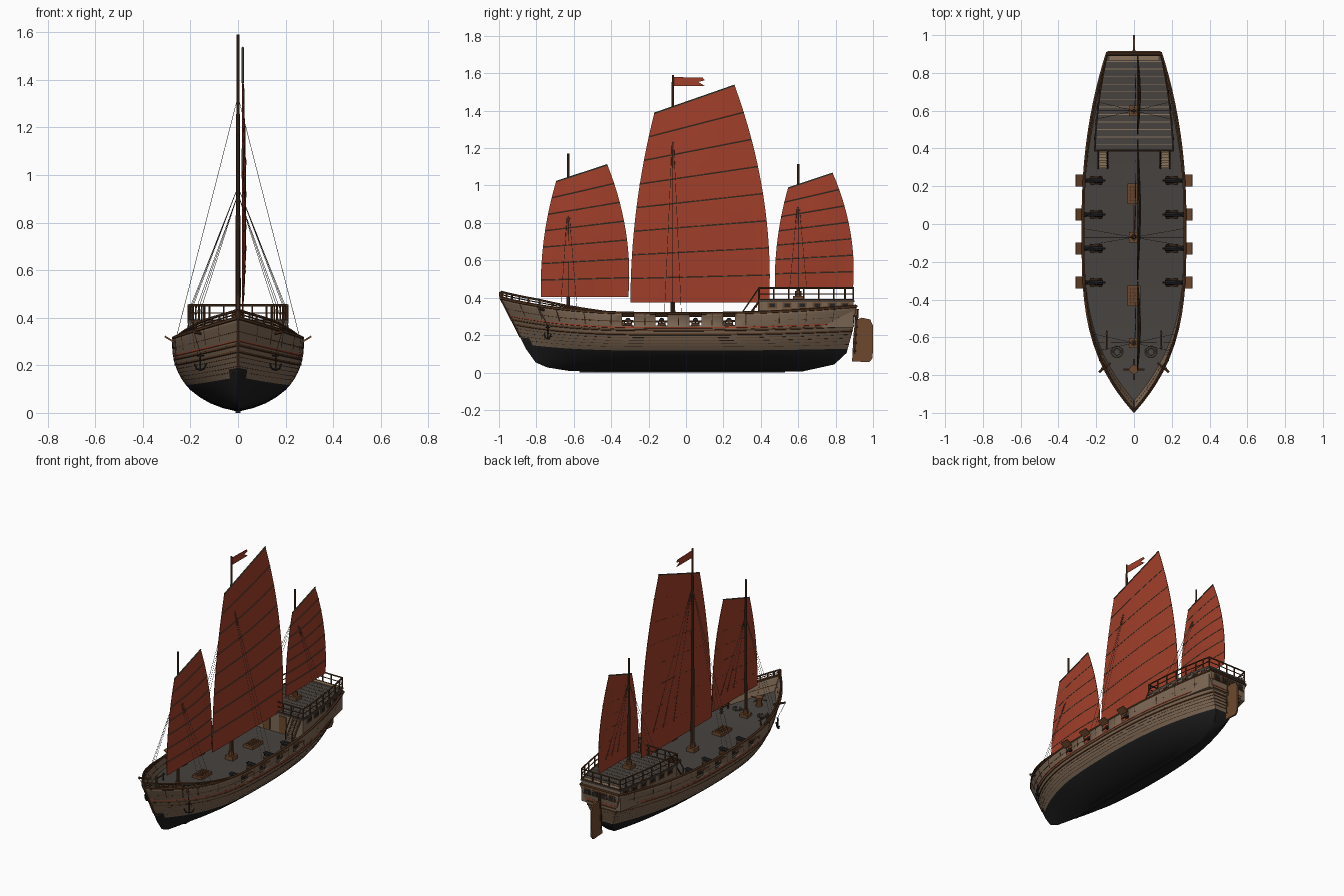
import bpy, bmesh, math
from mathutils import Vector, Matrix, Euler

if "Cube" in bpy.data.objects:
    bpy.data.objects.remove(bpy.data.objects["Cube"])

COL = dict(hull_taupe=(.205, .138, .09), hull_black=(.012, .012, .012), deck_grey=(.062, .055, .049),
           trim_brown=(.09, .038, .016), wood_brown=(.155, .066, .027), sail_red=(.355, .049, .023),
           batten_olive=(.09, .08, .05), iron_black=(.018, .018, .02), plank_tan=(.25, .17, .105),
           rope_grey=(.09, .075, .055))
MAT = {}
for k, c in COL.items():
    MAT[k] = bpy.data.materials.new(k)
    MAT[k].diffuse_color = (*c, 1)

# ---------- helpers ----------
def finish(name, bm, *mats, smooth=True):
    bmesh.ops.recalc_face_normals(bm, faces=bm.faces)
    me = bpy.data.meshes.new(name)
    bm.to_mesh(me)
    bm.free()
    for m in mats:
        me.materials.append(MAT[m])
    if smooth:
        for p in me.polygons:
            p.use_smooth = True
        me.set_sharp_from_angle(angle=math.radians(32))
    ob = bpy.data.objects.new(name, me)
    bpy.context.collection.objects.link(ob)
    return ob

def box(bm, c, s, rot=(0, 0, 0)):
    m = Matrix.Translation(c) @ Euler(rot).to_matrix().to_4x4() @ Matrix.Diagonal((*s, 1))
    bmesh.ops.create_cube(bm, size=1, matrix=m)

def seg(bm, p, q, r, r2=None, n=6):
    p, q = Vector(p), Vector(q)
    m = Matrix.Translation((p + q) / 2) @ (q - p).to_track_quat('Z', 'Y').to_matrix().to_4x4()
    bmesh.ops.create_cone(bm, cap_ends=True, segments=n, radius1=r, radius2=r if r2 is None else r2,
                          depth=(q - p).length, matrix=m)

def path(bm, pts, r, n=6):
    for a, b in zip(pts, pts[1:]):
        seg(bm, a, b, r, n=n)

def prism(bm, outline, axis_to_xyz, a, b):
    lo = [bm.verts.new(axis_to_xyz(u, v, a)) for u, v in outline]
    hi = [bm.verts.new(axis_to_xyz(u, v, b)) for u, v in outline]
    bm.faces.new(lo), bm.faces.new(hi)
    for i in range(len(lo)):
        j = (i + 1) % len(lo)
        bm.faces.new((lo[i], lo[j], hi[j], hi[i]))

def interp(tab, x):
    for (x0, y0), (x1, y1) in zip(tab, tab[1:]):
        if x <= x1:
            return y0 + (y1 - y0) * (x - x0) / (x1 - x0)
    return tab[-1][1]

# ---------- hull form ----------
BOW = [(.01, -.62), (.025, -.74), (.045, -.8), (.1, -.85), (.2, -.915), (.315, -.99)]
STERN = [(.01, .62), (.045, .79), (.1, .855), (.2, .885), (.315, .908)]
BEAM = [(.01, 0), (.025, .062), (.045, .115), (.07, .158), (.1, .197), (.12, .215), (.15, .236), (.18, .251),
        (.21, .262), (.25, .27), (.3, .271), (.315, .27)]
LEVELS = [x for x, _ in BEAM]
PORTS = (-.31, -.13, .05, .23)

def hp(Y, zm, side=1, out=0, up=0):
    """Point on the hull skin at station Y and midship height zm."""
    y, k = Y, zm / .315
    if Y < -.4:
        y = -.4 + (-Y - .4) / .6 * (interp(BOW, zm) + .4)
    elif Y > .4:
        y = .4 + (Y - .4) / .52 * (interp(STERN, zm) - .4)
    if Y < 0:  # finer, V-shaped entry low down at the bow
        f, rise = 1 - abs(Y) ** (1.9 + 1.4 * k), .085 * abs(Y) ** 3 * k
    else:
        f, rise = 1 - (1 - .52 * (.3 + .7 * k)) * (Y / .92) ** 2.2, .04 * (Y / .92) ** 2 * k ** 1.5
    return Vector((side * max(0, interp(BEAM, zm) * f + out), y, zm + rise + up))

ST = sorted([-1, -.99, -.97, -.94, -.9, -.85, -.79, -.72, -.64, -.56, -.48, -.4, .32, .4, .48, .56, .64, .72, .8, .87, .92]
            + [p + d for p in PORTS for d in (-.032, .032)])

# hull shell with open gun ports
bm = bmesh.new()
g = {(s, i, j): bm.verts.new(hp(Y, z, s)) for s in (-1, 1) for i, Y in enumerate(ST) for j, z in enumerate(LEVELS)}
def hull_face(vs, j, Y=0):
    bm.faces.new(vs).material_index = int(LEVELS[j] < (.13 if Y < -.95 else .119))
for j in range(len(LEVELS) - 1):
    for s in (-1, 1):
        for i in range(len(ST) - 1):
            mid = (ST[i] + ST[i + 1]) / 2
            if LEVELS[j] == .25 and any(abs(mid - p) < .01 for p in PORTS):
                continue
            hull_face([g[s, i, j], g[s, i + 1, j], g[s, i + 1, j + 1], g[s, i, j + 1]][::s], j, mid)
    e = len(ST) - 1
    hull_face([g[1, e, j], g[-1, e, j], g[-1, e, j + 1], g[1, e, j + 1]], j)
bmesh.ops.remove_doubles(bm, verts=bm.verts, dist=1e-5)
hull = finish("hull", bm, "hull_taupe", "hull_black")
mod = hull.modifiers.new("thickness", 'SOLIDIFY')
mod.thickness, mod.offset = .01, 0

bm = bmesh.new()
box(bm, (0, -.02, .011), (.02, 1.1, .022))
finish("keel", bm, "hull_black")

# main deck
bm = bmesh.new()
rows = [[bm.verts.new(hp(Y, .243, s, -.003)) for s in (-1, 1)] for Y in ST[1:]]
for a, b in zip(rows, rows[1:]):
    bm.faces.new((a[0], a[1], b[1], b[0]))
finish("main_deck", bm, "deck_grey")
def dk(Y):
    return hp(Y, .243).z

# wales, cap rail, stripe, plank seams
def strakes(name, mat, zs, r, out=0):
    bm = bmesh.new()
    for z in zs:
        for s in (-1, 1):
            path(bm, [hp(Y, z, s, out) for Y in ST], r)
        seg(bm, hp(.92, z, -1), hp(.92, z, 1), r)
    finish(name, bm, mat)
strakes("cap_rail", "trim_brown", [.314], .009)
strakes("wales", "trim_brown", [.226, .204], .008)
strakes("red_stripe", "sail_red", [.24], .006, .001)
strakes("plank_seams", "trim_brown", [.14, .156, .172, .188, .272], .0057)

bm = bmesh.new()  # hull butt joints and frames
for s in (-1, 1):
    for Y in (-.9, -.8, -.7, -.55, -.4, -.22, -.04, .14, .32, .5, .65, .8):
        path(bm, [hp(Y, z, s) for z in (.252, .28, .31)], .006)
        path(bm, [hp(Y + .04, z, s, -.001) for z in (.14, .172, .2)], .0055, 4)
finish("hull_joints", bm, "trim_brown")
bm = bmesh.new()
path(bm, [hp(-1, z) for z in (.15, .2, .26, .315)] + [Vector((0, -.992, .43))], .008)
finish("stem_post", bm, "trim_brown")

# open rail round the bow
bm = bmesh.new()
def bow_rail(Y, s, k=1):
    return hp(Y, .315, s, -.002, k * .032 * min(1, (-Y - .4) / .4))
ys = [Y for Y in ST if Y <= -.4]
for s in (-1, 1):
    for k, r in ((1, .006), (.55, .003)):
        path(bm, [bow_rail(Y, s, k) for Y in ys], r)
    for Y in ys[1:-1]:
        seg(bm, bow_rail(Y, s, 0), bow_rail(Y, s), .005)
finish("bow_rail", bm, "trim_brown")

# ---------- cannons and port lids ----------
bc, bw, bl = bmesh.new(), bmesh.new(), bmesh.new()
for s in (-1, 1):
    for y in PORTS:
        z = .279
        seg(bc, (s * .165, y, z), (s * .262, y, z), .014, .01, 10)
        seg(bc, (s * .255, y, z), (s * .266, y, z), .013, n=10)
        seg(bc, (s * .152, y, z), (s * .166, y, z), .005)
        box(bw, (s * .2, y, .258), (.07, .032, .014))
        for d in (-.018, .018):
            box(bw, (s * .195, y + d, .264), (.05, .006, .022))
            for x in (.178, .222):
                seg(bw, (s * x, y + d - .005, .25), (s * x, y + d + .005, .25), .008, n=8)
        box(bl, (s * .289, y, .31), (.044, .064, .007), (0, -s * .55, 0))
finish("cannon_barrels", bc, "iron_black")
finish("cannon_carriages", bw, "trim_brown")
finish("port_lids", bl, "wood_brown")

# ---------- poop cabin ----------
PY = [.39, .47, .55, .63, .71, .79, .85, .895]
def pw(y):
    return hp(y, .315).x - .043 + .037 * (y - .39) / .5
outline = [(pw(y), y) for y in PY] + [(-pw(y), y) for y in PY[::-1]]
def flat(u, v, w):
    return (u, v, w)
bm = bmesh.new()
prism(bm, outline, flat, .24, .378)
finish("poop_cabin", bm, "hull_taupe")
bm = bmesh.new()
prism(bm, [(x * 1.02, y + (.006 if y > .6 else -.006)) for x, y in outline], flat, .376, .386)
finish("poop_deck", bm, "deck_grey")
bm = bmesh.new()
for i in range(12):
    y = .42 + i * .04
    box(bm, (0, y, .3865), (2 * pw(y) - .01, .004, .003))
box(bm, (0, .88, .387), (.26, .022, .004))
finish("poop_planks", bm, "plank_tan")

# cabin windows on the sides and stern, doors in front
bf, bp = bmesh.new(), bmesh.new()
for s in (-1, 1):
    for y in (.46, .54, .62, .7, .78, .85):
        a = math.atan2(pw(y + .02) - pw(y - .02), .04)
        box(bf, (s * pw(y), y, .358), (.009, .05, .034), (0, 0, -s * a))
        box(bp, (s * pw(y), y, .359), (.013, .03, .02), (0, 0, -s * a))
    box(bf, (s * .06, .388, .31), (.05, .008, .11))
for x in (-.09, -.03, .03, .09):
    box(bf, (x, .908, .322), (.046, .012, .038))
    box(bp, (x, .908, .322), (.034, .018, .026))
finish("window_frames", bf, "wood_brown")
finish("window_panes", bp, "iron_black")

# poop railing
bm = bmesh.new()
loop = [(.12, .39)] + outline + [(-.12, .39)]
for z, r in ((.452, .005), (.42, .003), (.388, .004)):
    path(bm, [(x, y, z) for x, y in loop], r)
    seg(bm, (-.12, .39, z), (.12, .39, z), r)
for x, y in loop + [(x, .895) for x in (-.06, 0, .06)] + [(x, .39) for x in (-.06, 0, .06)]:
    seg(bm, (x, y, .38), (x, y, .454), .0045)
finish("poop_railing", bm, "trim_brown")

# stairs with handrails
bs, bm = bmesh.new(), bmesh.new()
for s in (-1, 1):
    for i in range(7):
        box(bs, (s * .165, .305 + i * .0135, .262 + i * .018), (.046, .016, .008))
    for d in (-.025, .025):
        seg(bm, (s * .165 + d, .295, .25), (s * .165 + d, .392, .382), .005)
        seg(bm, (s * .165 + d, .3, .32), (s * .165 + d, .392, .455), .0035)
        seg(bm, (s * .165 + d, .3, .25), (s * .165 + d, .3, .322), .004)
finish("stair_treads", bs, "plank_tan")
finish("stair_rails", bm, "trim_brown")

# rudder
bm = bmesh.new()
prism(bm, [(.888, .06), (.98, .055), (.996, .075), (1, .12), (1, .25), (.985, .283), (.94, .293), (.905, .28), (.895, .2)],
      lambda u, v, w: (w, u, v), -.005, .005)
finish("rudder", bm, "wood_brown")
bm = bmesh.new()
seg(bm, (0, .9, .1), (0, .915, .34), .009, n=8)
finish("rudder_post", bm, "trim_brown")

# ---------- masts, sails, rigging ----------
def quad(a, m, b, t):
    return a * (1 - t) * (1 - 2 * t) + m * 4 * t * (1 - t) + b * t * (2 * t - 1)

bmast, bcol, brope = bmesh.new(), bmesh.new(), bmesh.new()
# name, mast y, base z, top z, front edge, rear edge, foot z, head z front and rear, panels, shroud top
RIGS = [("fore", -.63, .25, 1.17, (-.775, -.76, -.695), (-.308, -.322, -.42), .405, 1.02, 1.11, 7, .92),
        ("main", -.07, .24, 1.59, (-.297, -.265, -.17), (.445, .412, .26), .375, 1.385, 1.535, 8, 1.33),
        ("mizzen", .6, .38, 1.115, (.475, .49, .545), (.893, .878, .785), .45, .985, 1.065, 7, .95)]
for name, my, z0, zt, fe, re, zf, h1, h2, n, zs in RIGS:
    seg(bmast, (0, my, z0), (0, my, zt), .013 if name == "main" else .01, .006, 10)
    box(bcol, (0, my, z0 + .015), (.055, .055, .03))
    seg(bcol, (0, my, z0), (0, my, z0 + .055), .018, n=10)
    def sail(u, t, dx=0):
        y = quad(*fe, t) * (1 - u) + quad(*re, t) * u
        z = zf + t * ((h1 - zf) * (1 - u) + (h2 - zf) * u)
        return Vector((.02 + .014 * math.sin(math.pi * u) * math.sin(math.pi * t) + dx, y, z))
    bm, N, R = bmesh.new(), 10, n * 2
    gr = [[bm.verts.new(sail(i / N, j / R)) for i in range(N + 1)] for j in range(R + 1)]
    for j in range(R):
        for i in range(N):
            bm.faces.new((gr[j][i], gr[j][i + 1], gr[j + 1][i + 1], gr[j + 1][i]))
    so = finish(name + "_sail", bm, "sail_red", smooth=False)
    so.modifiers.new("thickness", 'SOLIDIFY').thickness = .003
    bm = bmesh.new()
    for j in range(1, n + 1):
        path(bm, [sail(i / 5, j / n) for i in range(6)], .0032 if j < n else .0045, 5)
    finish(name + "_battens", bm, "batten_olive")
    # shrouds, and lifts lying along the sail
    for s in (-1, 1):
        for d in (-.045, 0, .045):
            foot = hp(my + d, .315, s, -.01) if name != "mizzen" else Vector((s * pw(my + d), my + d, .455))
            seg(brope, (0, my, zs), foot, .001, n=4)
    for u in (.55, .7, .85):
        seg(brope, (.004, my, zs), sail(u, .12, -.014), .001, n=4)
finish("masts", bmast, "trim_brown")
finish("mast_collars", bcol, "wood_brown")
finish("rigging", brope, "rope_grey")

bm = bmesh.new()
prism(bm, [(-.07, 1.532), (.1, 1.532), (.065, 1.554), (.1, 1.562), (.09, 1.576), (-.07, 1.58)],
      lambda u, v, w: (w, u, v), -.0015, .0015)
finish("pennant", bm, "sail_red")

# ---------- deck gear ----------
bm, bg = bmesh.new(), bmesh.new()
for y in (.16, -.38):
    box(bm, (0, y, dk(y) + .008), (.07, .11, .022))
    for i in range(5):
        box(bg, (0, y - .036 + i * .018, dk(y) + .02), (.054, .005, .005))
    for x in (-.018, 0, .018):
        box(bg, (x, y, dk(y) + .02), (.004, .09, .005))
finish("hatches", bm, "wood_brown")
finish("hatch_gratings", bg, "trim_brown")

bm = bmesh.new()  # capstan with bars
z = dk(-.77)
seg(bm, (0, -.77, z), (0, -.77, z + .045), .022, .016, 10)
seg(bm, (0, -.77, z + .045), (0, -.77, z + .06), .024, n=10)
for dx, dy in ((.055, 0), (0, .055)):
    seg(bm, (-dx, -.77 - dy, z + .05), (dx, -.77 + dy, z + .05), .005)
finish("capstan", bm, "wood_brown")

br, bcat, ba = bmesh.new(), bmesh.new(), bmesh.new()
for s in (-1, 1):
    for r in (.03, .018):  # coiled rope
        c = [(s * .09 + r * math.cos(a * math.pi / 8), -.675 + r * math.sin(a * math.pi / 8), dk(-.67) + .006)
             for a in range(17)]
        path(br, c, .003, 5)
    for y in (-.65, -.58):  # bitts
        seg(bcat, (s * .145, y, dk(y)), (s * .145, y, dk(y) + .05), .006)
    seg(bcat, (s * .145, -.665, dk(-.6) + .035), (s * .145, -.565, dk(-.6) + .035), .005)
    tip = Vector((s * .185, -.785, .34))  # cathead and hanging anchor
    seg(bcat, (s * .125, -.735, .33), tip, .007)
    low = Vector((s * .158, -.74, .18))
    seg(br, tip, low + Vector((0, 0, .07)), .0015, n=4)
    seg(ba, low + Vector((0, 0, .07)), low, .004)
    for d in (-1, 1):
        path(ba, [low, low + Vector((d * .016, s * d * .012, .006)), low + Vector((d * .024, s * d * .018, .026))], .004)
    seg(ba, low + Vector((-.014, -s * .01, .06)), low + Vector((.014, s * .01, .06)), .003)
finish("rope_coils", br, "rope_grey")
finish("catheads_and_bitts", bcat, "trim_brown")
finish("anchors", ba, "iron_black")

for m in bpy.data.materials:
    if m.users and not m.is_grease_pencil:
        m.use_nodes = True
        m.node_tree.nodes["Principled BSDF"].inputs["Base Color"].default_value = m.diffuse_color
